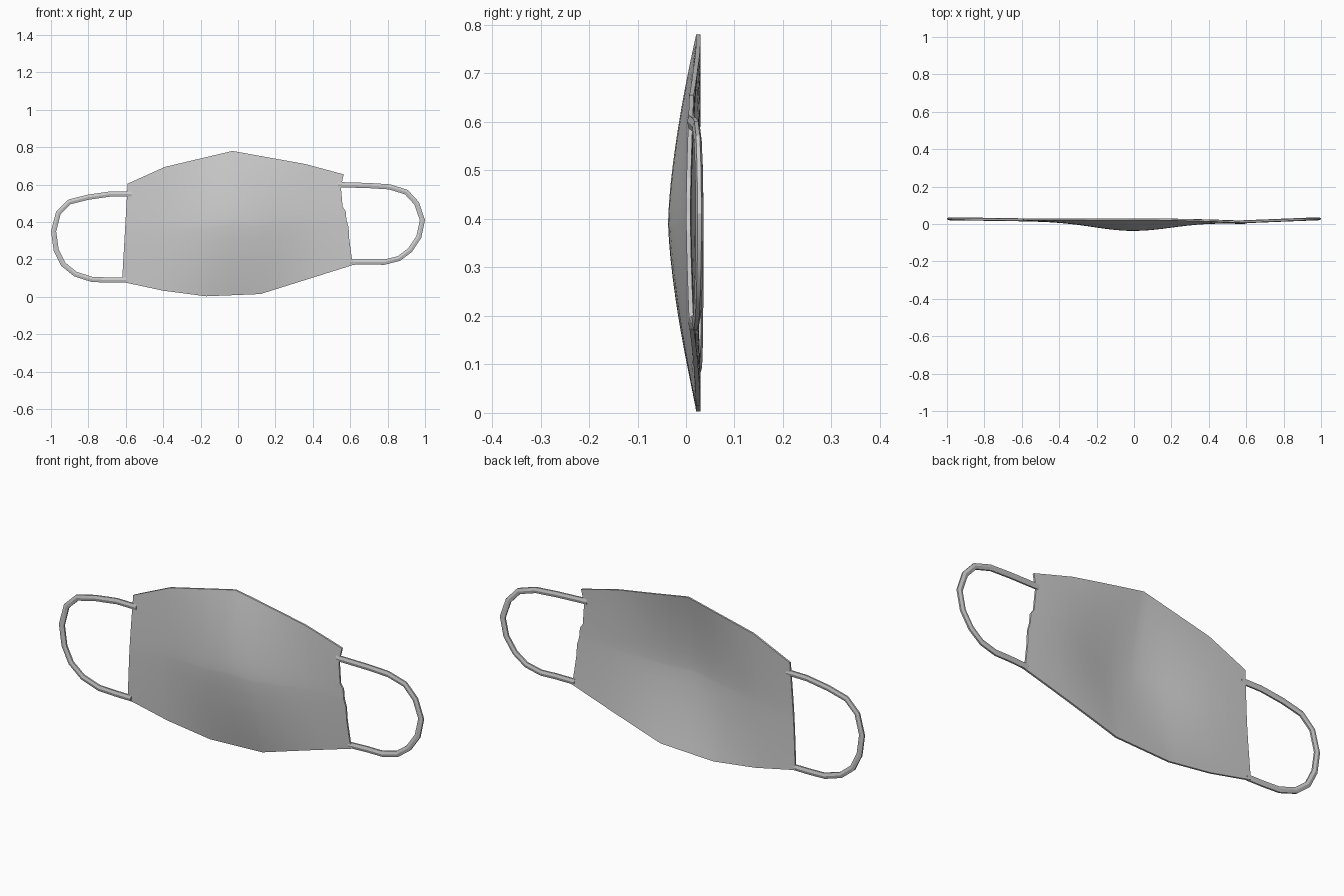
import bpy, bmesh, math
from mathutils import Vector

if "Cube" in bpy.data.objects:
    bpy.data.objects.remove(bpy.data.objects["Cube"])

TOP = [(-0.59, 0.605), (-0.39, 0.695), (-0.03, 0.78), (0.36, 0.71), (0.565, 0.655)]
BOTTOM = [(-0.62, 0.08), (-0.40, 0.033), (-0.17, 0.003), (0.12, 0.015), (0.63, 0.175)]
WIGGLE = [(0, 0), (0.05, -0.017), (0.28, -0.017), (0.41, -0.012), (0.49, -0.018),
          (0.59, -0.016), (0.64, -0.029), (0.86, -0.024), (0.94, -0.01), (1, 0)]


def lerp_table(pts, t):
    for (a, fa), (b, fb) in zip(pts, pts[1:]):
        if t <= b:
            return fa + (fb - fa) * (t - a) / (b - a)
    return pts[-1][1]


def edge_point(pts, u):
    x = pts[0][0] + (pts[-1][0] - pts[0][0]) * u
    return x, lerp_table(pts, x)


def depth(u, v):
    rim = 0.021 - 0.014 * max(0, 2 * u - 1) ** 2
    bulge = 0.006 + 0.052 * math.exp(-((u - 0.5) / 0.25) ** 2)
    return rim - bulge * (1 - abs(2 * v - 1) ** 1.5)


def finish(name, bm, angle):
    bmesh.ops.recalc_face_normals(bm, faces=bm.faces)
    me = bpy.data.meshes.new(name)
    bm.to_mesh(me)
    bm.free()
    ob = bpy.data.objects.new(name, me)
    bpy.context.collection.objects.link(ob)
    bpy.ops.object.select_all(action='DESELECT')
    ob.select_set(True)
    bpy.context.view_layer.objects.active = ob
    bpy.ops.object.shade_smooth_by_angle(angle=math.radians(angle))
    return ob


# Mask panel: front and back sheets of a thin bulged cloth, joined at the rim
def mask_panel(thickness=0.009):
    us = {round(i / 24, 3) for i in range(25)}
    for pts in (TOP, BOTTOM):
        us |= {round((x - pts[0][0]) / (pts[-1][0] - pts[0][0]), 3) for x, _ in pts}
    us = sorted(us)
    vs = sorted({round(j / 20, 3) for j in range(21)} | {v for v, _ in WIGGLE})
    bm = bmesh.new()
    sheets = []
    for off in (0, thickness):
        rows = []
        for v in vs:
            row = []
            for u in us:
                (xb, zb), (xt, zt) = edge_point(BOTTOM, u), edge_point(TOP, u)
                x = xb + (xt - xb) * v + lerp_table(WIGGLE, v) * u ** 10
                row.append(bm.verts.new((x, depth(u, v) + off, zb + (zt - zb) * v)))
            rows.append(row)
        for r0, r1 in zip(rows, rows[1:]):
            for i in range(len(us) - 1):
                bm.faces.new((r0[i], r0[i + 1], r1[i + 1], r1[i]))
        sheets.append(rows)
    rims = [r[0] + [q[-1] for q in r[1:-1]] + r[-1][::-1] + [q[0] for q in r[-2:0:-1]]
            for r in sheets]
    n = len(rims[0])
    for i in range(n):
        k = (i + 1) % n
        bm.faces.new((rims[0][i], rims[0][k], rims[1][k], rims[1][i]))
    return finish("mask_panel", bm, 40)


# Ear loop: flattened six-sided cord swept along a path
def ear_loop(name, path, y_in, y_out, sides=6, half_w=0.016, half_t=0.008):
    x0 = abs(path[0][0])
    pts = []
    for x, z in path:
        t = max(0, (abs(x) - x0) / (0.985 - x0))
        pts.append(Vector((x, y_in + (y_out - y_in) * t, z)))
    bm = bmesh.new()
    rings = []
    for i, p in enumerate(pts):
        d = pts[min(i + 1, len(pts) - 1)] - pts[max(i - 1, 0)]
        side = Vector((-d.z, 0, d.x)).normalized()
        rings.append([bm.verts.new(p + side * half_w * math.cos(a) + Vector((0, half_t * math.sin(a), 0)))
                      for a in (math.tau * (k + 0.5) / sides for k in range(sides))])
    for a, b in zip(rings, rings[1:]):
        for k in range(sides):
            m = (k + 1) % sides
            bm.faces.new((a[k], a[m], b[m], b[k]))
    bm.faces.new(rings[0])
    bm.faces.new(rings[-1])
    return finish(name, bm, 25)


mask_panel()
ear_loop("left_ear_loop",
         [(-0.57, 0.55), (-0.68, 0.55), (-0.80, 0.533), (-0.90, 0.508), (-0.96, 0.45),
          (-0.986, 0.35), (-0.972, 0.25), (-0.935, 0.175), (-0.87, 0.122), (-0.78, 0.093),
          (-0.69, 0.09), (-0.60, 0.09)], 0.022, 0.028)
ear_loop("right_ear_loop",
         [(0.535, 0.6), (0.70, 0.595), (0.81, 0.588), (0.90, 0.56), (0.955, 0.50),
          (0.986, 0.41), (0.967, 0.32), (0.92, 0.25), (0.86, 0.205), (0.78, 0.185),
          (0.70, 0.187), (0.60, 0.185)], 0.010, 0.028)
